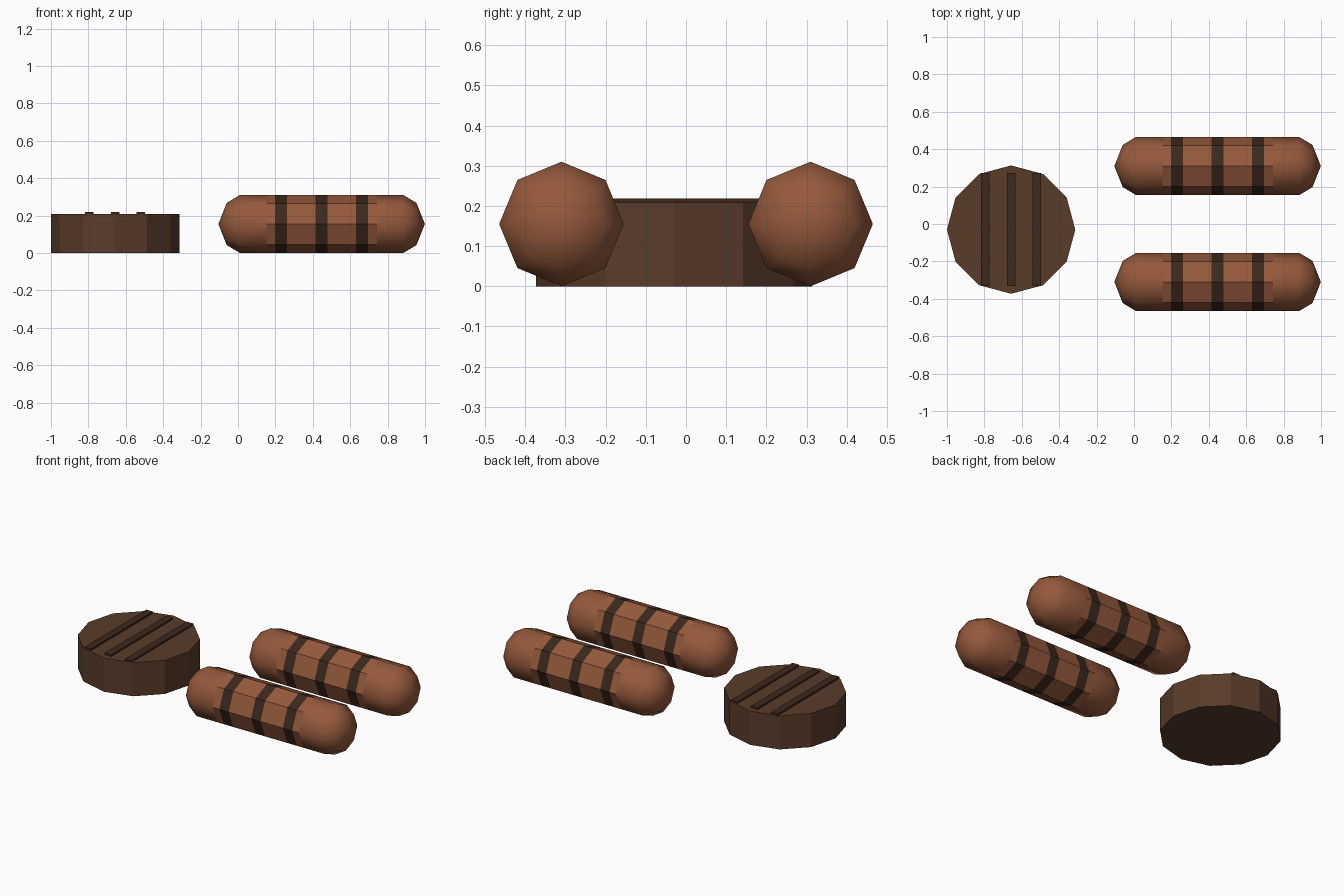
import bpy, bmesh, math

if "Cube" in bpy.data.objects:
    bpy.data.objects.remove(bpy.data.objects["Cube"])


def material(name, rgb):
    m = bpy.data.materials.new(name)
    m.diffuse_color = (*rgb, 1)
    m.use_nodes = True
    m.node_tree.nodes["Principled BSDF"].inputs["Base Color"].default_value = m.diffuse_color
    return m


SAUSAGE = material("sausage_brown", (0.30, 0.10, 0.045))
PATTY = material("patty_brown", (0.10, 0.045, 0.023))
CHAR = material("char_brown", (0.045, 0.021, 0.012))


def finish(name, bm, mats):
    bmesh.ops.recalc_face_normals(bm, faces=bm.faces)
    mesh = bpy.data.meshes.new(name)
    bm.to_mesh(mesh)
    bm.free()
    for m in mats:
        mesh.materials.append(m)
    ob = bpy.data.objects.new(name, mesh)
    bpy.context.collection.objects.link(ob)
    return ob


def sausage(name, y):
    """Eight-sided capsule along x: smooth rounded ends, flat body, charred bands."""
    mid, r, half_band = 0.447, 0.155, 0.032
    end = [(-0.552, 0), (-0.507, 0.113), (-0.437, r), (-0.295, r)]
    bands = [(c + s * half_band, r) for c in (-0.217, 0, 0.217) for s in (-1, 1)]
    profile = end + bands + [(-x, q) for x, q in reversed(end)]
    bm = bmesh.new()
    rings = []
    for x, q in profile:
        n = 8 if q else 1
        rings.append([bm.verts.new((mid + x, y + q * math.cos(i * math.pi / 4),
                                    r + q * math.sin(i * math.pi / 4))) for i in range(n)])
    for k, (a, b) in enumerate(zip(rings, rings[1:])):
        for i in range(8):
            j = (i + 1) % 8
            if len(a) == 1:
                vs = (a[0], b[i], b[j])
            elif len(b) == 1:
                vs = (a[i], b[0], a[j])
            else:
                vs = (a[i], b[i], b[j], a[j])
            f = bm.faces.new(vs)
            f.material_index = 1 if k in (4, 6, 8) else 0
            f.smooth = k < 3 or k > 9
    return finish(name, bm, [SAUSAGE, CHAR])


# Two sausages side by side
sausage("front_sausage", -0.31)
sausage("back_sausage", 0.31)

# Twelve-sided burger patty
PX, PY, PH = -0.657, -0.03, 0.208
bm = bmesh.new()
bmesh.ops.create_cone(bm, cap_ends=True, segments=12, radius1=0.343, radius2=0.343, depth=PH)
bmesh.ops.translate(bm, verts=bm.verts, vec=(PX, PY, PH / 2))
finish("patty", bm, [PATTY])

# Raised grill marks across the patty
for n, dx in enumerate((-0.138, 0, 0.138), 1):
    bm = bmesh.new()
    bmesh.ops.create_cube(bm, size=1)
    bmesh.ops.scale(bm, verts=bm.verts, vec=(0.046, 0.604, 0.02))
    bmesh.ops.translate(bm, verts=bm.verts, vec=(PX + dx, PY, 0.208))
    finish(f"grill_mark_{n}", bm, [CHAR])
